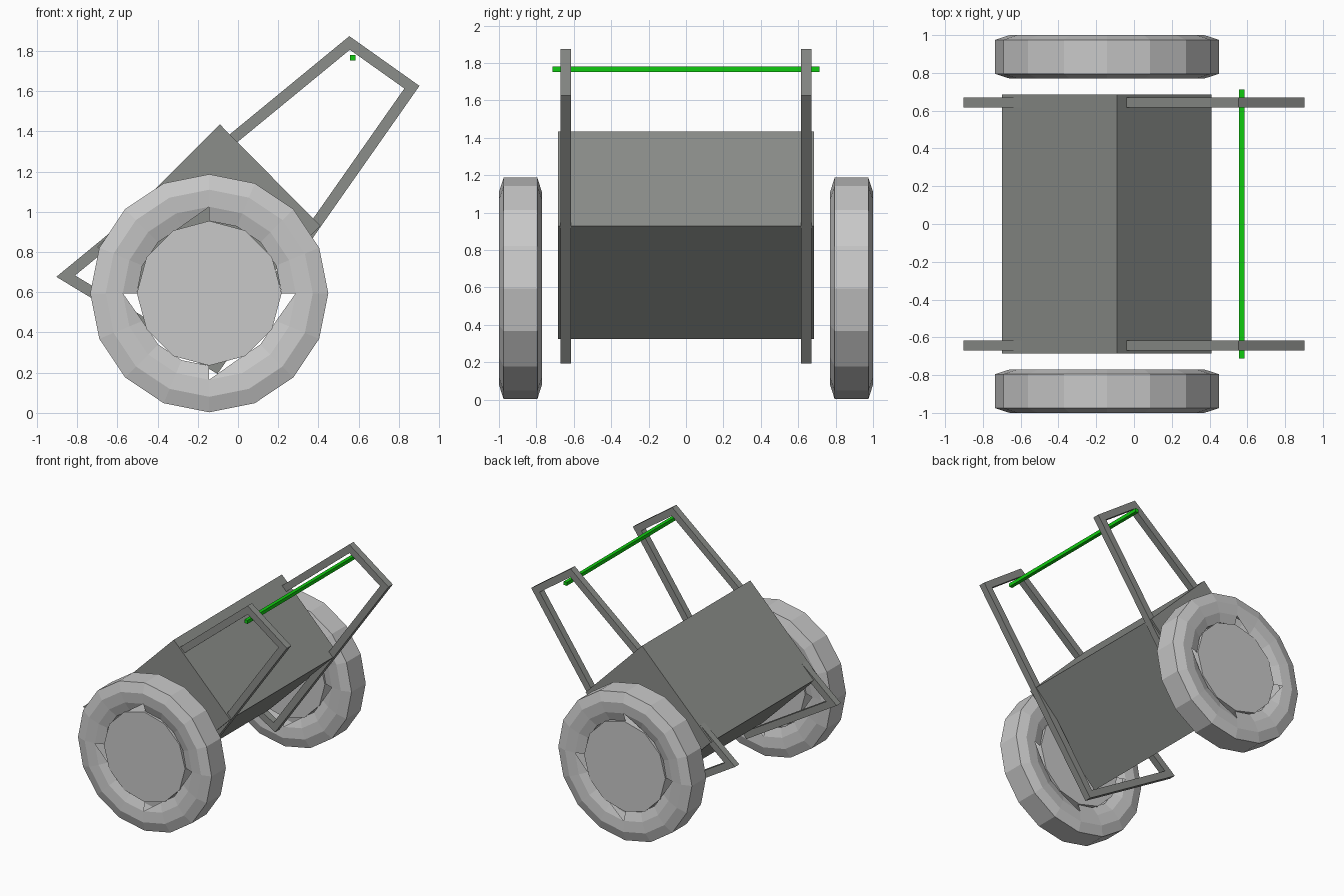
import bpy, bmesh, math
from mathutils import Vector

cube = bpy.data.objects.get("Cube")
if cube:
    bpy.data.objects.remove(cube, do_unlink=True)


def make_material(name, rgb):
    mat = bpy.data.materials.new(name)
    mat.use_nodes = True
    mat.diffuse_color = (*rgb, 1)
    bsdf = next(n for n in mat.node_tree.nodes if n.type == 'BSDF_PRINCIPLED')
    bsdf.inputs["Base Color"].default_value = (*rgb, 1)
    return mat


DARK = make_material("dark_grey", (0.26, 0.27, 0.255))
LIGHT = make_material("light_grey", (0.58, 0.58, 0.58))
GREEN = make_material("bright_green", (0.005, 0.60, 0.005))


def finish(bm, name, mat):
    bmesh.ops.recalc_face_normals(bm, faces=bm.faces)
    mesh = bpy.data.meshes.new(name)
    bm.to_mesh(mesh)
    bm.free()
    mesh.materials.append(mat)
    obj = bpy.data.objects.new(name, mesh)
    bpy.context.collection.objects.link(obj)
    return obj


def prism(name, outline, y0, y1, mat):
    """Extrude an x-z outline along y."""
    bm = bmesh.new()
    a = [bm.verts.new((x, y0, z)) for x, z in outline]
    b = [bm.verts.new((x, y1, z)) for x, z in outline]
    bm.faces.new(a)
    bm.faces.new(b)
    for i in range(len(a)):
        j = (i + 1) % len(a)
        bm.faces.new((a[i], a[j], b[j], b[i]))
    return finish(bm, name, mat)


# Tilted box body
prism("body", [(-0.09, 1.435), (0.41, 0.93), (-0.20, 0.325), (-0.70, 0.825)],
      -0.685, 0.685, DARK)


# Four-sided side frames with mitred corners
def offset_loop(corners, d):
    pts = []
    for i, p in enumerate(corners):
        p = Vector(p)
        u = (Vector(corners[i - 1]) - p).normalized()
        v = (Vector(corners[(i + 1) % len(corners)]) - p).normalized()
        half = u.angle(v) / 2
        pts.append(p + (u + v).normalized() * d / math.sin(half))
    return pts


def side_frame(name, y):
    corners = [(0.555, 1.84), (0.865, 1.62), (-0.11, 0.23), (-0.857, 0.68)]
    bm = bmesh.new()
    loops = []
    for d, dy in ((-0.027, -0.027), (-0.027, 0.027), (0.027, 0.027), (0.027, -0.027)):
        loops.append([bm.verts.new((p.x, y + dy, p.y)) for p in offset_loop(corners, d)])
    for k in range(4):
        a, b = loops[k], loops[(k + 1) % 4]
        for i in range(4):
            j = (i + 1) % 4
            bm.faces.new((a[i], a[j], b[j], b[i]))
    return finish(bm, name, DARK)


# Handle bar
h = 0.014
prism("handle_bar", [(0.57 - h, 1.767 - h), (0.57 + h, 1.767 - h),
                     (0.57 + h, 1.767 + h), (0.57 - h, 1.767 + h)], -0.713, 0.713, GREEN)

# Hollow low-poly tyres; one corner of the inner lip is open at each quarter
CX, CZ, SIDES = -0.143, 0.595, 16
HALF = [(0.36, 0.083), (0.43, 0.108), (0.515, 0.115), (0.592, 0.09)]
PROFILE = HALF + [(r, -y) for r, y in reversed(HALF)]


def tyre(name, cy):
    bm = bmesh.new()
    rings = []
    for r, y in PROFILE:
        rings.append([bm.verts.new((CX + r * math.cos(t), cy + y, CZ + r * math.sin(t)))
                      for t in (math.tau * i / SIDES for i in range(SIDES))])
    n = len(rings)
    for k in range(n):
        a, b = rings[k], rings[(k + 1) % n]
        lip = k in (0, n - 2)
        inner, outer = (a, b) if k == 0 else (b, a)
        for i in range(SIDES):
            j = (i + 1) % SIDES
            if lip and i in (4, 8, 12):
                bm.faces.new((outer[i], outer[j], inner[j]))
            elif lip and j == 0:
                bm.faces.new((outer[j], outer[i], inner[i]))
            elif k == n - 1 and (i in (4, 8, 12) or j == 0):
                continue
            else:
                bm.faces.new((a[i], a[j], b[j], b[i]))
    return finish(bm, name, LIGHT)


def hub(name, cy):
    ring = [(CX + 0.36 * math.cos(math.tau * i / 12), CZ + 0.36 * math.sin(math.tau * i / 12))
            for i in range(12)]
    return prism(name, ring, cy - 0.095, cy + 0.095, LIGHT)


# The front of the model faces -y
for end, s in (("back", 1), ("front", -1)):
    side_frame(end + "_frame", s * 0.643)
    tyre(end + "_tyre", s * 0.885)
    hub(end + "_hub", s * 0.885)
